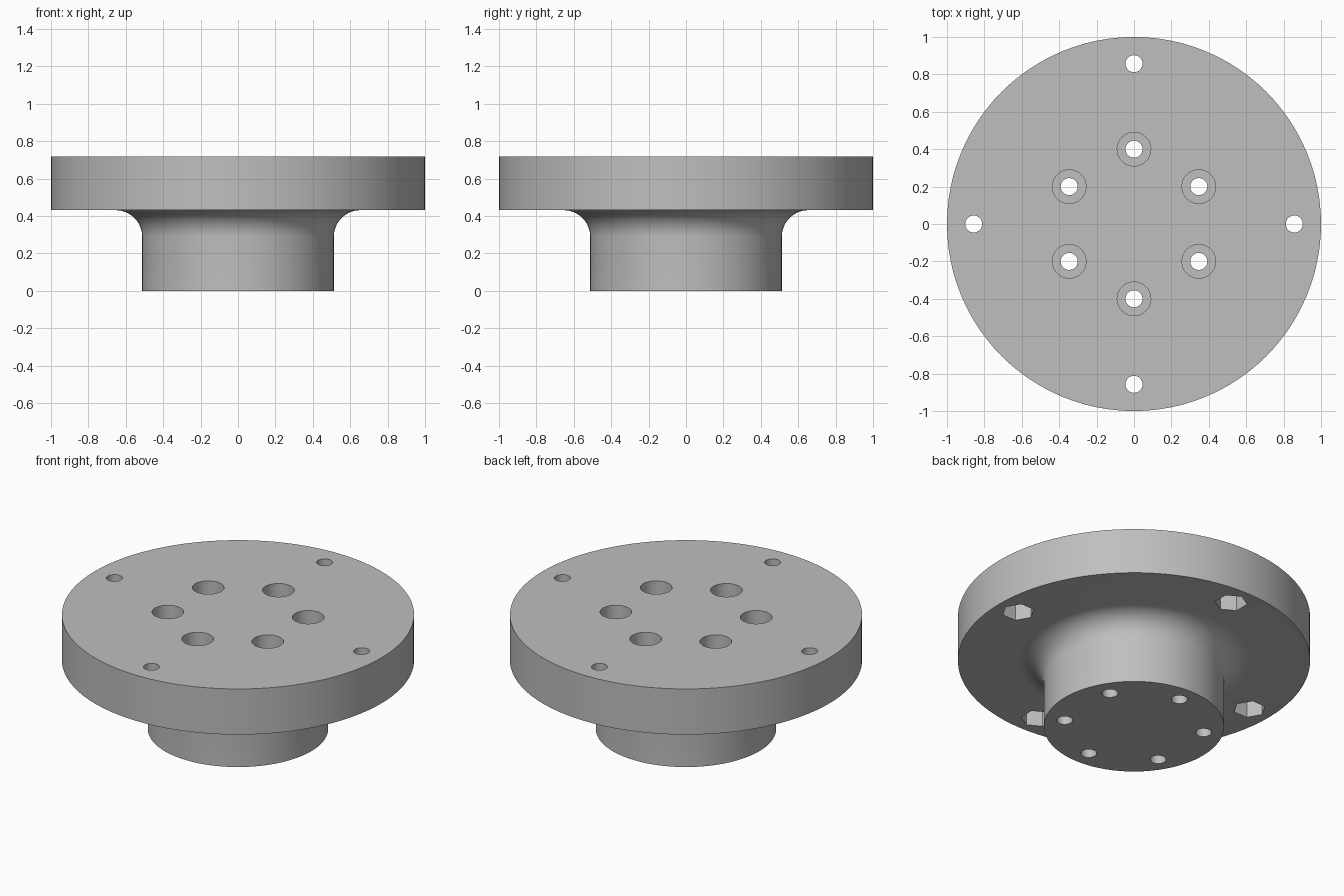
import bpy, bmesh
from math import sin, cos, pi, tau
from mathutils import Matrix

cube = bpy.data.objects.get("Cube")
if cube:
    bpy.data.objects.remove(cube, do_unlink=True)

HEIGHT, FLANGE_Z = 0.717, 0.431
BOSS_R, FILLET = 0.512, 0.143
HOLE_R, BORE_R, NUT_R = 0.0455, 0.09, 0.0925
BORE_DEPTH, NUT_DEPTH = 0.286, 0.143

grey = bpy.data.materials.new("plain grey")
grey.use_nodes = True
colour = (0.52, 0.52, 0.52, 1)
grey.diffuse_color = colour
grey.node_tree.nodes["Principled BSDF"].inputs["Base Color"].default_value = colour


def make_object(name, bm):
    bmesh.ops.recalc_face_normals(bm, faces=bm.faces)
    mesh = bpy.data.meshes.new(name)
    bm.to_mesh(mesh)
    bm.free()
    mesh.materials.append(grey)
    obj = bpy.data.objects.new(name, mesh)
    bpy.context.collection.objects.link(obj)
    return obj


def add_prism(bm, ring, angle, radius, sides, z0, z1):
    """Upright prism on a bolt circle, one corner pointing tangentially."""
    turn = Matrix.Rotation(angle, 4, 'Z')
    place = Matrix.Translation((ring, 0, (z0 + z1) / 2))
    bmesh.ops.create_cone(bm, cap_ends=True, segments=sides, radius1=radius,
                          radius2=radius, depth=z1 - z0,
                          matrix=turn @ place @ Matrix.Rotation(pi / 2, 4, 'Z'))


# Flange and boss: one turned profile with a fillet under the flange
profile = [(BOSS_R, 0)]
for i in range(13):
    a = i / 12 * pi / 2
    profile.append((BOSS_R + FILLET * (1 - cos(a)),
                    FLANGE_Z - FILLET * (1 - sin(a))))
profile += [(1, FLANGE_Z), (1, HEIGHT)]

bm = bmesh.new()
verts = [bm.verts.new((r, 0, z)) for r, z in profile]
edges = [bm.edges.new(pair) for pair in zip(verts, verts[1:])]
bmesh.ops.spin(bm, geom=verts + edges, cent=(0, 0, 0), axis=(0, 0, 1),
               angle=tau, steps=96, use_merge=True)
bmesh.ops.remove_doubles(bm, verts=bm.verts, dist=1e-5)
bmesh.ops.holes_fill(bm, edges=[e for e in bm.edges if e.is_boundary], sides=0)
hub = make_object("flanged_hub", bm)

# Through holes, then counterbores on top and hexagonal nut pockets below
through, pockets = bmesh.new(), bmesh.new()
for i in range(6):
    a = pi / 2 + i * tau / 6
    add_prism(through, 0.4, a, HOLE_R, 32, -0.1, HEIGHT + 0.1)
    add_prism(pockets, 0.4, a, BORE_R, 40, HEIGHT - BORE_DEPTH, HEIGHT + 0.1)
for i in range(4):
    a = i * tau / 4
    add_prism(through, 0.857, a, HOLE_R, 32, -0.1, HEIGHT + 0.1)
    add_prism(pockets, 0.857, a, NUT_R, 6, FLANGE_Z - 0.1, FLANGE_Z + NUT_DEPTH)

cutters = [make_object("through_hole_cutter", through),
           make_object("pocket_cutter", pockets)]
bpy.context.view_layer.objects.active = hub
hub.select_set(True)
for cutter in cutters:
    cut = hub.modifiers.new(cutter.name, 'BOOLEAN')
    cut.operation = 'DIFFERENCE'
    cut.solver = 'EXACT'
    cut.object = cutter
    bpy.ops.object.modifier_apply(modifier=cut.name)
for cutter in cutters:
    bpy.data.objects.remove(cutter, do_unlink=True)

bpy.ops.object.shade_smooth_by_angle(angle=pi / 6)
